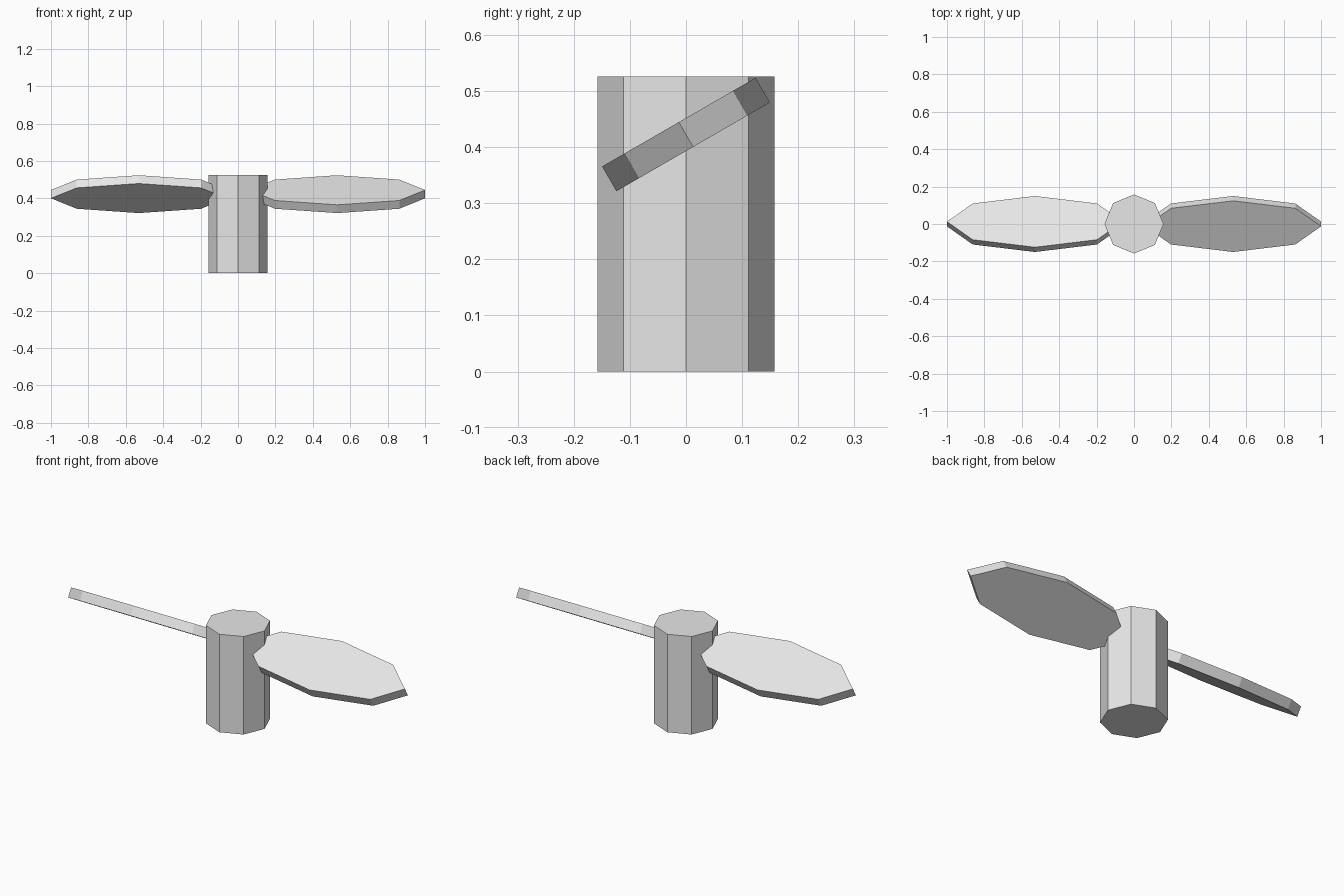
import bpy
import math
from mathutils import Matrix

cube = bpy.data.objects.get("Cube")
if cube:
    bpy.data.objects.remove(cube, do_unlink=True)

GREY = (0.8, 0.8, 0.8, 1.0)
grey = bpy.data.materials.new("light_grey")
grey.use_nodes = True
grey.diffuse_color = GREY
for node in grey.node_tree.nodes:
    if node.type == "BSDF_PRINCIPLED":
        node.inputs["Base Color"].default_value = GREY

HUB_RADIUS = 0.158
HUB_HEIGHT = 0.526
BLADE_CENTRE = 0.53
BLADE_HEIGHT = 0.4225
BLADE_HALF_LENGTH = 0.47
BLADE_HALF_WIDTH = 0.158
BLADE_THICKNESS = 0.051
PITCH = math.radians(30)


def octagon_prism(name, half_x, half_y, height, placement):
    """Flat-shaded eight-sided prism with corners on its x and y axes."""
    bpy.ops.mesh.primitive_cylinder_add(vertices=8, radius=1, depth=1)
    part = bpy.context.object
    part.name = name
    part.data.name = name
    part.data.transform(placement @ Matrix.Diagonal((half_x, half_y, height, 1)))
    part.data.materials.append(grey)
    return part


# Upright hub
octagon_prism("hub", HUB_RADIUS, HUB_RADIUS, HUB_HEIGHT,
              Matrix.Translation((0, 0, HUB_HEIGHT / 2)))

# Two pitched blades, half a turn apart
for name, turn in (("left_blade", 0), ("right_blade", math.pi)):
    placement = (Matrix.Rotation(turn, 4, "Z")
                 @ Matrix.Translation((BLADE_CENTRE, 0, BLADE_HEIGHT))
                 @ Matrix.Rotation(PITCH, 4, "X"))
    octagon_prism(name, BLADE_HALF_LENGTH, BLADE_HALF_WIDTH,
                  BLADE_THICKNESS, placement)
